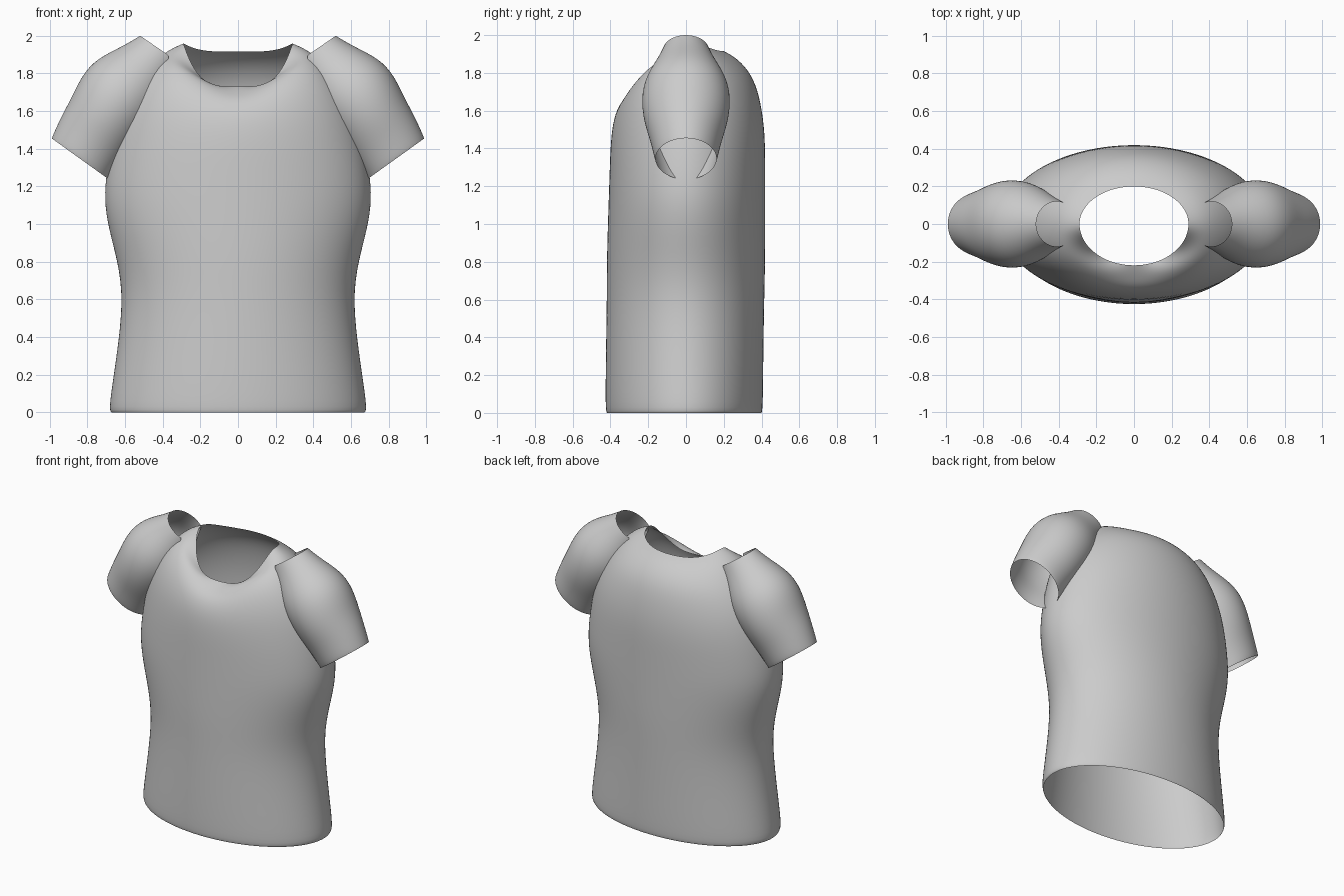
import bpy, bmesh
from math import sin, cos, pi, radians

cube = bpy.data.objects.get("Cube")
if cube:
    bpy.data.objects.remove(cube)

# One plain cloth colour
cloth = bpy.data.materials.new("light_grey_cloth")
cloth.use_nodes = True
cloth.diffuse_color = (0.6, 0.6, 0.6, 1)
cloth.node_tree.nodes["Principled BSDF"].inputs["Base Color"].default_value = (0.6, 0.6, 0.6, 1)


def sheet(name, rows, closed):
    """Skin rows of points into a smooth open sheet or tube."""
    bm = bmesh.new()
    grid = [[bm.verts.new(p) for p in row] for row in rows]
    count = len(rows[0])
    for low, high in zip(grid, grid[1:]):
        for i in range(count if closed else count - 1):
            j = (i + 1) % count
            bm.faces.new((low[i], low[j], high[j], high[i]))
    mesh = bpy.data.meshes.new(name)
    bm.to_mesh(mesh)
    bm.free()
    mesh.materials.append(cloth)
    mesh.shade_smooth()
    obj = bpy.data.objects.new(name, mesh)
    bpy.context.collection.objects.link(obj)
    sub = obj.modifiers.new("smooth", 'SUBSURF')
    sub.levels = sub.render_levels = 2
    return obj


# Torso: side, front and back outlines (distance, height), hem to neckline
side = [(.675, 0), (.69, .015), (.645, .3), (.61, .6), (.64, .8), (.69, .98), (.713, 1.13), (.70, 1.28),
        (.67, 1.45), (.62, 1.62), (.53, 1.77), (.43, 1.88), (.36, 1.93), (.29, 1.96)]
front = [(.42, 0), (.428, .015), (.425, .3), (.42, .6), (.42, .8), (.415, .98), (.41, 1.13), (.405, 1.28),
         (.4, 1.43), (.385, 1.56), (.345, 1.65), (.29, 1.69), (.25, 1.715), (.22, 1.73)]
back = [(.4, 0), (.408, .015), (.41, .3), (.415, .6), (.42, .8), (.42, .98), (.42, 1.13), (.42, 1.28),
        (.42, 1.45), (.405, 1.6), (.37, 1.75), (.31, 1.84), (.25, 1.89), (.2, 1.915)]
# Lift of the cloth over the collar bones on the upper rows
lift = [0] * 9 + [.04, .08, .09, .05, 0]

SEGMENTS = 48
torso_rows = []
for s, f, b, h in zip(side, front, back, lift):
    row = []
    for k in range(SEGMENTS):
        a = 2 * pi * k / SEGMENTS
        depth, height = f if sin(a) < 0 else b
        w = cos(a) ** 4
        z = s[1] * w + height * (1 - w)
        if sin(a) < 0:
            z += h * sin(2 * a) ** 2
        row.append((s[0] * cos(a), depth * sin(a), z))
    torso_rows.append(row)
sheet("torso", torso_rows, True)

# Sleeves: outer line, seam line, half depth and half sweep in degrees, shoulder to cuff
sleeve = [((.52, 2.0), (.36, 1.89), .12, 116), ((.61, 1.945), (.41, 1.8), .155, 122),
          ((.75, 1.88), (.46, 1.68), .218, 128), ((.83, 1.79), (.51, 1.57), .238, 134),
          ((.885, 1.67), (.57, 1.46), .225, 142), ((.94, 1.57), (.63, 1.35), .19, 152),
          ((.985, 1.47), (.685, 1.25), .168, 164), ((.99, 1.455), (.69, 1.24), .162, 164)]
STEPS = 28
for name, sign in (("left_sleeve", 1), ("right_sleeve", -1)):
    rows = []
    for outer, seam, depth, sweep in sleeve:
        end = radians(sweep)
        row = []
        for k in range(STEPS + 1):
            a = end * (2 * k / STEPS - 1)
            t = (1 - cos(a)) / (1 - cos(end))
            x = outer[0] + (seam[0] - outer[0]) * t
            z = outer[1] + (seam[1] - outer[1]) * t
            row.append((sign * x, depth * sin(a), z))
        rows.append(row if sign < 0 else row[::-1])
    sheet(name, rows, False)
